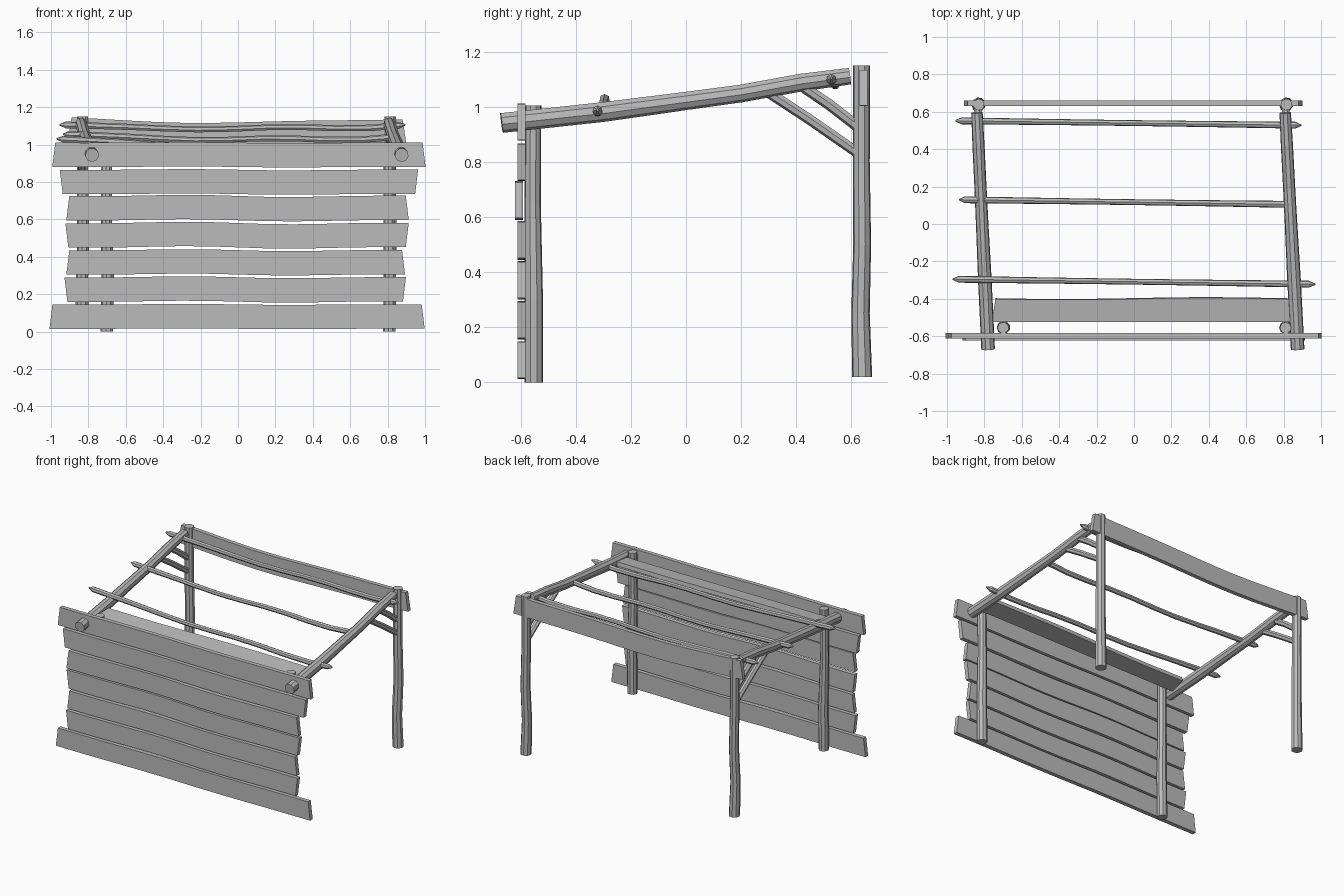
import bpy, bmesh, math
from mathutils import Vector

cube = bpy.data.objects.get("Cube")
if cube:
    bpy.data.objects.remove(cube)

wood = bpy.data.materials.new("grey_wood")
wood.use_nodes = True
GREY = (0.5, 0.5, 0.5, 1)
wood.diffuse_color = GREY
wood.node_tree.nodes["Principled BSDF"].inputs["Base Color"].default_value = GREY


def finish(name, bm):
    bmesh.ops.recalc_face_normals(bm, faces=bm.faces)
    mesh = bpy.data.meshes.new(name)
    bm.to_mesh(mesh)
    bm.free()
    mesh.materials.append(wood)
    obj = bpy.data.objects.new(name, mesh)
    bpy.context.collection.objects.link(obj)
    return obj


def skin(name, rings):
    """Bridge a row of equal cross-sections and cap both ends."""
    bm = bmesh.new()
    loops = [[bm.verts.new(p) for p in ring] for ring in rings]
    n = len(loops[0])
    for a, b in zip(loops, loops[1:]):
        for i in range(n):
            j = (i + 1) % n
            bm.faces.new((a[i], a[j], b[j], b[i]))
    bm.faces.new(loops[0])
    bm.faces.new(loops[-1])
    return finish(name, bm)


def log(name, points, radii, sides=9):
    """Faceted pole through the given points."""
    pts = [Vector(p) for p in points]
    axis = (pts[-1] - pts[0]).normalized()
    u = axis.cross(Vector((0, 1, 0)) if abs(axis.y) < 0.5 else Vector((1, 0, 0))).normalized()
    v = axis.cross(u)
    rings = []
    for p, r in zip(pts, radii):
        angles = [math.tau * k / sides for k in range(sides)]
        rings.append([p + r * (math.cos(a) * u + math.sin(a) * v) for a in angles])
    return skin(name, rings)


def board(name, x0, x1, centre, width, thick, wave, slope=0.0, steps=12, skew=0.01):
    """Plank along x with wavy edges; slope tips its width from z towards y."""
    across = Vector((0, math.sin(slope), math.cos(slope)))
    normal = Vector((0, math.cos(slope), -math.sin(slope)))
    rings = []
    for i in range(steps + 1):
        t = i / steps
        x = x0 + (x1 - x0) * t
        ring = []
        for s, d in ((-1, -1), (1, -1), (1, 1), (-1, 1)):
            p = Vector((x + skew * s * (1 - 2 * t), centre[0], centre[1]))
            p += across * (s * width / 2 + wave(x, s)) + normal * (d * thick / 2)
            ring.append(p)
        rings.append(ring)
    return skin(name, rings)


# Front wall planks: left end, right end, bottom height, waviness
planks = [(-1.0, 0.99, 0.015, 0.003), (-0.92, 0.89, 0.16, 0.006),
          (-0.91, 0.885, 0.305, 0.006), (-0.915, 0.905, 0.45, 0.008),
          (-0.91, 0.905, 0.595, 0.007), (-0.945, 0.955, 0.735, 0.004),
          (-0.985, 0.995, 0.88, 0.003)]
for i, (x0, x1, z, amp) in enumerate(planks):
    ripple = lambda x, s, a=amp: -a * math.sin(5 * x) * math.exp(-2 * x * x)
    y = -0.607 if i == 4 else -0.598
    board(f"wall_plank_{i + 1}", x0, x1, (y, z + 0.065), 0.13, 0.03, ripple,
          skew=0.008 * (-1) ** i)

# Sagging back fascia and the sloping board behind the front wall
sag = lambda x, s: -0.022 * math.cos(1.75 * x) + 0.005 * math.sin(5 * x)
board("back_fascia", -0.9, 0.89, (0.645, 1.075), 0.13, 0.03, sag)
board("front_roof_board", -0.75, 0.85, (-0.46, 0.965), 0.125, 0.028,
      lambda x, s: 0.005 * math.sin(4 * x) if s > 0 else 0, slope=math.radians(82))

# Upright posts with a slight bow
for side, fx, bx in (("right", -0.70, -0.83), ("left", 0.81, 0.815)):
    log(f"front_post_{side}", [(fx, -0.553, 0), (fx + 0.004, -0.553, 0.3),
        (fx - 0.003, -0.557, 0.65), (fx, -0.555, 1.005)], [0.034, 0.034, 0.03, 0.03])
    log(f"back_post_{side}", [(bx, 0.64, 0.02), (bx - 0.004, 0.634, 0.25),
        (bx + 0.004, 0.64, 0.5), (bx, 0.637, 0.8), (bx, 0.638, 1.15)],
        [0.037, 0.034, 0.033, 0.031, 0.031])

# Sloping side rails and their paired braces
for side, x0, x1 in (("right", -0.78, -0.84), ("left", 0.875, 0.808)):
    heights = ((-0.67, 0.943), (-0.3, 0.983), (0.0, 1.023), (0.2, 1.05), (0.42, 1.09), (0.595, 1.113))
    path = [(x0 + (x1 - x0) * (y + 0.67) / 1.27, y, z) for y, z in heights]
    log(f"side_rail_{side}", path, [0.037, 0.037, 0.034, 0.033, 0.033, 0.031])
    bx = x1 + 0.004
    log(f"long_brace_{side}", [(bx, 0.29, 1.06), (bx, 0.45, 0.955), (bx, 0.63, 0.83)], [0.02] * 3, 7)
    log(f"short_brace_{side}", [(bx, 0.41, 1.085), (bx, 0.52, 1.01), (bx, 0.63, 0.925)], [0.021] * 3, 7)

# Thin roof poles, sagging in the middle and sharpened at free ends
poles = [("front", -0.97, 0.97, -0.295, -0.322, 1.03, 0.99, True),
         ("middle", -0.935, 0.83, 0.13, 0.105, 1.055, 1.04, False),
         ("back", -0.955, 0.895, 0.552, 0.528, 1.105, 1.105, True)]
for name, x0, x1, y0, y1, z0, z1, sharp in poles:
    count = 10
    stops = [0, 0.018] + [k / count for k in range(1, count)] + [0.982, 1]
    path, radii = [], []
    for t in stops:
        dip = 0.022 * math.sin(math.pi * t) - 0.012 * math.sin(math.tau * 2 * t) * t
        path.append((x0 + (x1 - x0) * t, y0 + (y1 - y0) * t, z0 + (z1 - z0) * t - dip))
        radii.append(0.019 - 0.003 * math.sin(math.pi * t))
    radii[0] = 0.004
    if sharp:
        radii[-1] = 0.004
    log(f"roof_pole_{name}", path, radii, 7)
